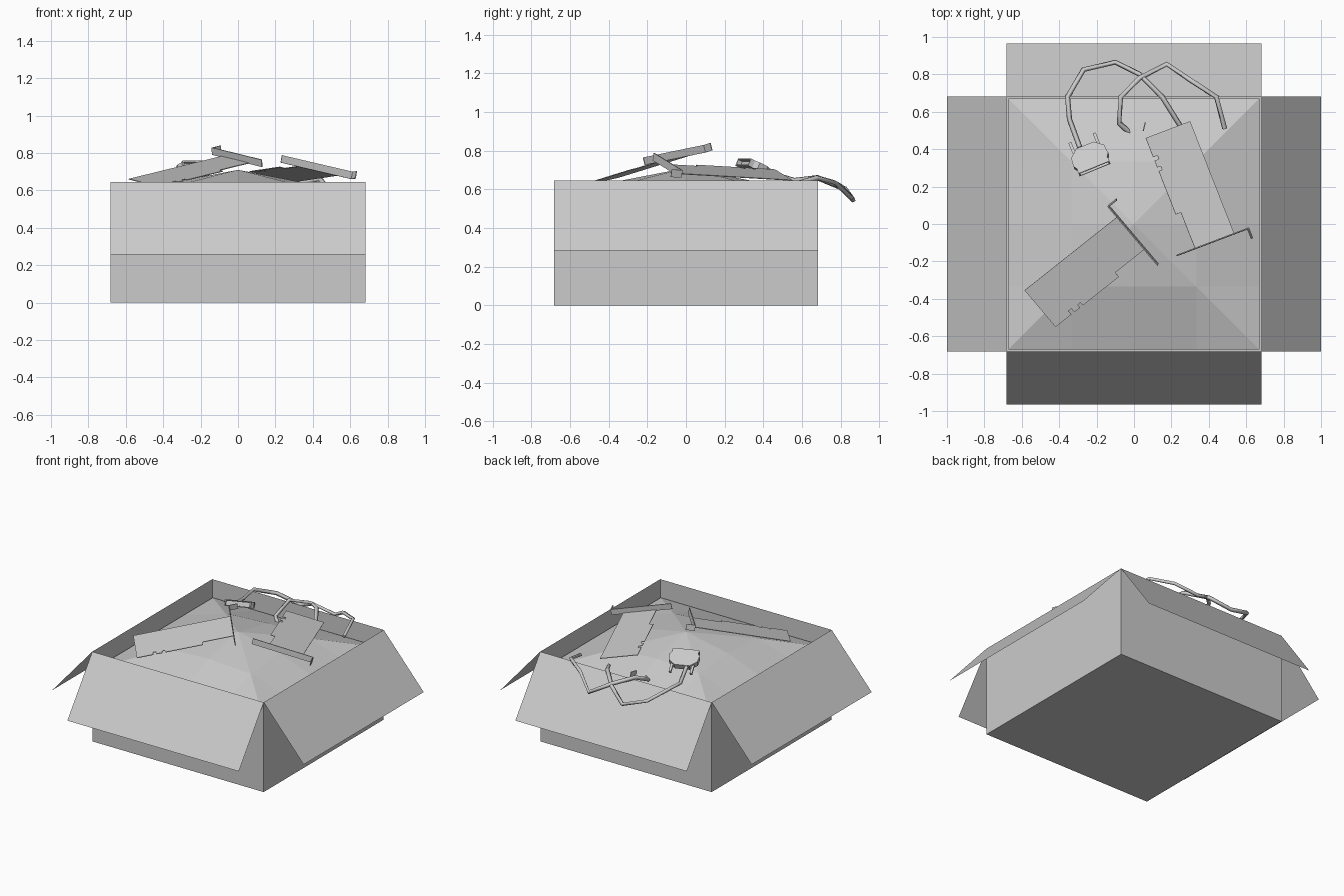
import bpy, bmesh, math
from mathutils import Matrix, Vector

old = bpy.data.objects.get("Cube")
if old:
    bpy.data.objects.remove(old, do_unlink=True)

GREY = bpy.data.materials.new("plain_grey")
GREY.use_nodes = True
GREY.diffuse_color = (0.6, 0.6, 0.6, 1)
GREY.node_tree.nodes["Principled BSDF"].inputs["Base Color"].default_value = (0.6, 0.6, 0.6, 1)

HALF, RIM = 0.682, 0.645


def finish(name, bm, matrix=Matrix()):
    mesh = bpy.data.meshes.new(name)
    bm.to_mesh(mesh)
    bm.free()
    mesh.materials.append(GREY)
    obj = bpy.data.objects.new(name, mesh)
    obj.matrix_world = matrix
    bpy.context.collection.objects.link(obj)
    return obj


def add_box(bm, low, high):
    low, high = Vector(low), Vector(high)
    size = high - low
    m = Matrix.Translation((low + high) / 2) @ Matrix.Diagonal((*size, 1))
    bmesh.ops.create_cube(bm, size=1, matrix=m)


def add_prism(bm, outline, z0, z1):
    face = bm.faces.new([bm.verts.new((x, y, z0)) for x, y in outline])
    ext = bmesh.ops.extrude_face_region(bm, geom=[face], use_keep_orig=True)
    top = [g for g in ext["geom"] if isinstance(g, bmesh.types.BMVert)]
    bmesh.ops.translate(bm, verts=top, vec=(0, 0, z1 - z0))
    bmesh.ops.recalc_face_normals(bm, faces=bm.faces)


# Open carton: floor and four thin walls
bm = bmesh.new()
add_box(bm, (-HALF, -HALF, 0), (HALF, HALF, RIM))
bmesh.ops.delete(bm, geom=[f for f in bm.faces if f.normal.z > 0.5], context="FACES_ONLY")
finish("carton", bm)

# Four lid flaps folded outward and down
for name, turn, reach, low in (("front", 0, 0.965, 0.257), ("left", 90, 1.0, 0.283),
                               ("back", 180, 0.965, 0.257), ("right", 270, 1.0, 0.283)):
    bm = bmesh.new()
    bm.faces.new([bm.verts.new(p) for p in (
        (-HALF, -reach, low), (HALF, -reach, low), (HALF, -HALF, RIM), (-HALF, -HALF, RIM))])
    finish(name + "_flap", bm, Matrix.Rotation(math.radians(turn), 4, "Z"))

# Low faceted heap filling the carton, with ridges running to the corners
bm = bmesh.new()
bmesh.ops.create_grid(bm, x_segments=4, y_segments=4, size=0.67)
for face in list(bm.faces):
    ridge = [v for v in face.verts if abs(abs(v.co.x) - abs(v.co.y)) < 0.01]
    if len(ridge) == 2:
        bmesh.utils.face_split(face, ridge[0], ridge[1])
for v in bm.verts:
    ring = round(max(abs(v.co.x), abs(v.co.y)) / 0.335)
    corner = abs(abs(v.co.x) - abs(v.co.y)) < 0.01
    v.co.z = (0.71, 0.625 if corner else 0.645, 0.52)[ring]
finish("heap", bm)

# Circuit cards with notched edge and end bracket
CARD = [(0, 0), (0.645, 0), (0.645, 0.23), (0.44, 0.23), (0.44, 0.26), (0.19, 0.26),
        (0.19, 0.24), (0.17, 0.24), (0.17, 0.26), (0.13, 0.26), (0.13, 0.235),
        (0.11, 0.235), (0.11, 0.26), (0, 0.26)]


def card(name, tail, head, side):
    tail = Vector(tail)
    u = (Vector(head) - tail).normalized()
    v = Vector(side) - tail
    v = (v - u * v.dot(u)).normalized()
    w = u.cross(v)
    frame = Matrix((u, v, w)).transposed().to_4x4()
    frame.translation = tail
    # Local -z is the upper side of the card
    bm = bmesh.new()
    add_prism(bm, CARD, 0, 0.004)
    finish(name + "_board", bm, frame)
    bm = bmesh.new()
    add_box(bm, (0.645, -0.08, -0.034), (0.651, 0.337, 0.006))
    add_box(bm, (0.645, -0.08, -0.034), (0.705, -0.075, 0.006))
    finish(name + "_bracket", bm, frame)


card("front_card", (-0.585, -0.355, 0.662), (-0.075, 0.05, 0.787), (-0.415, -0.55, 0.622))
card("back_card", (0.30, 0.55, 0.648), (0.53, -0.035, 0.682), (0.045, 0.45, 0.708))

# Cable plug: tapered body, hollow front collar and two screw pins
place = (Matrix.Translation((-0.235, 0.355, 0.712)) @ Matrix.Rotation(math.radians(22), 4, "Z")
         @ Matrix.Rotation(math.radians(-24), 4, "X"))
bm = bmesh.new()
half = [(0.085, -0.045), (0.1, -0.02), (0.095, 0.03), (0.05, 0.07)]
add_prism(bm, half + [(-x, y) for x, y in reversed(half)], -0.02, 0.02)
finish("plug_body", bm, place)
bm = bmesh.new()
for s in (-1, 1):
    add_box(bm, (s * 0.085 - 0.004, -0.07, -0.02), (s * 0.085 + 0.004, -0.045, 0.02))
    add_box(bm, (-0.085, -0.07, s * 0.017 - 0.003), (0.085, -0.045, s * 0.017 + 0.003))
finish("plug_collar", bm, place)
bm = bmesh.new()
for s in (-1, 1):
    add_box(bm, (s * 0.07 - 0.008, 0.03, -0.008), (s * 0.07 + 0.008, 0.122, 0.008))
finish("plug_screws", bm, place)

# Small thin scrap poking out of the heap
bm = bmesh.new()
add_box(bm, (-0.003, -0.023, 0.55), (0.003, 0.023, 0.61))
finish("scrap", bm, Matrix.Translation((0.055, 0.52, 0)) @ Matrix.Rotation(-0.25, 4, "Z"))


# Angular cables draped over the back rim
def cable(name, points):
    data = bpy.data.curves.new(name, "CURVE")
    data.dimensions = "3D"
    data.bevel_depth = 0.014
    data.bevel_resolution = 0
    data.use_fill_caps = True
    spline = data.splines.new("POLY")
    spline.points.add(len(points) - 1)
    for p, co in zip(spline.points, points):
        p.co = (*co, 1)
    data.materials.append(GREY)
    obj = bpy.data.objects.new(name, data)
    bpy.context.collection.objects.link(obj)
    bpy.ops.object.select_all(action="DESELECT")
    obj.select_set(True)
    bpy.context.view_layer.objects.active = obj
    bpy.ops.object.convert(target="MESH")


cable("plug_cable", [(-0.29, 0.41, 0.69), (-0.345, 0.56, 0.645), (-0.355, 0.68, 0.66),
                     (-0.27, 0.825, 0.60), (-0.10, 0.865, 0.545), (0.03, 0.80, 0.615),
                     (0.15, 0.68, 0.66), (0.25, 0.52, 0.60)])
cable("loose_cable", [(0.0, 0.47, 0.55), (-0.025, 0.49, 0.575),
                      (-0.08, 0.54, 0.595), (-0.07, 0.68, 0.66), (0.03, 0.78, 0.63),
                      (0.175, 0.855, 0.555), (0.30, 0.77, 0.635), (0.44, 0.68, 0.66),
                      (0.485, 0.51, 0.61)])
